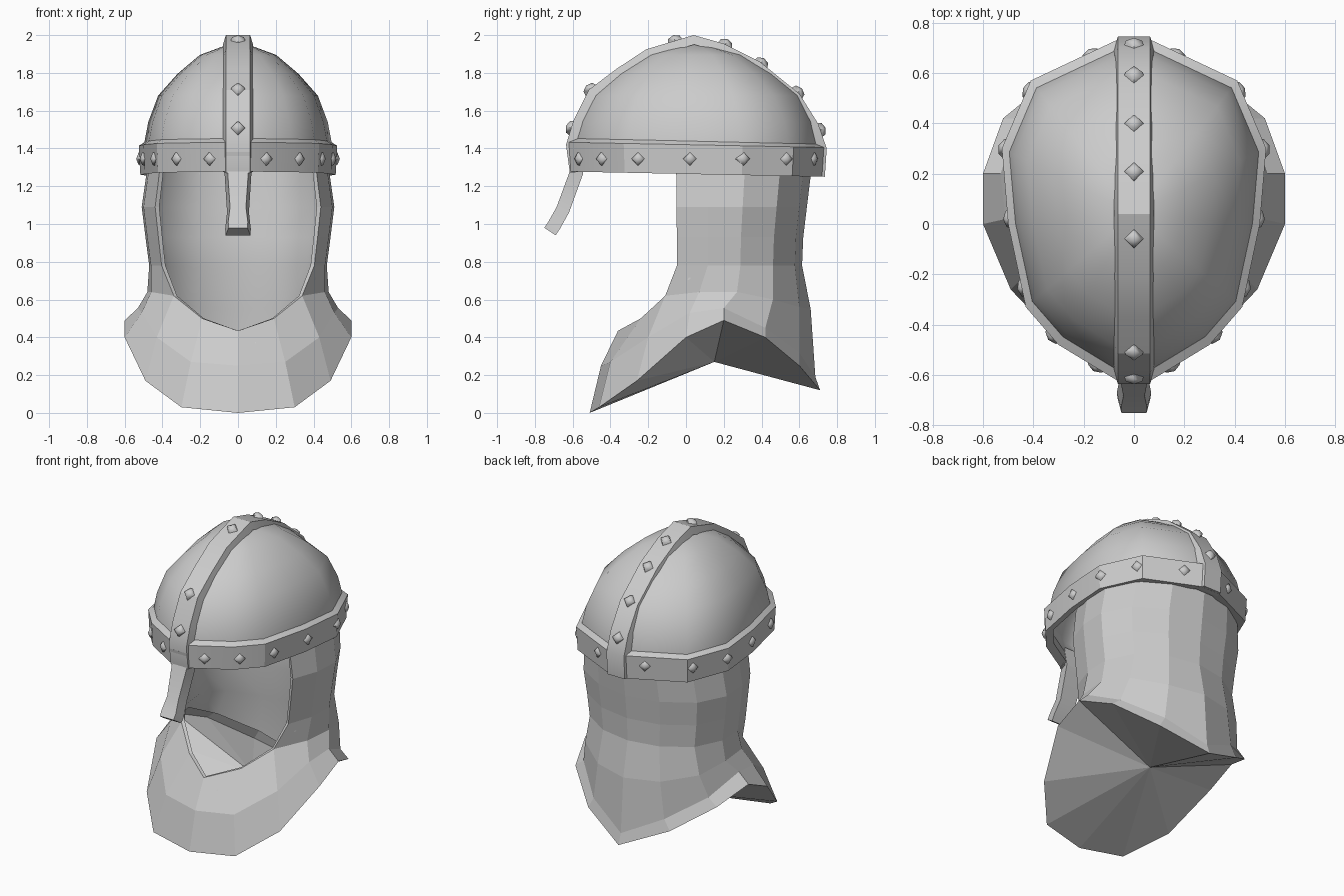
import bpy, bmesh, math
from mathutils import Vector

if "Cube" in bpy.data.objects:
    bpy.data.objects.remove(bpy.data.objects["Cube"])

GREY = (0.6, 0.6, 0.6, 1)
steel = bpy.data.materials.new("plain grey")
steel.use_nodes = True
steel.diffuse_color = GREY
steel.node_tree.nodes["Principled BSDF"].inputs["Base Color"].default_value = GREY


def finish(name, bm, smooth_angle=None):
    """Turn a bmesh into a named object, flat or smooth up to an angle."""
    mesh = bpy.data.meshes.new(name)
    bm.to_mesh(mesh)
    bm.free()
    mesh.materials.append(steel)
    obj = bpy.data.objects.new(name, mesh)
    bpy.context.collection.objects.link(obj)
    if smooth_angle:
        bpy.ops.object.select_all(action='DESELECT')
        obj.select_set(True)
        bpy.context.view_layer.objects.active = obj
        bpy.ops.object.shade_smooth_by_angle(angle=math.radians(smooth_angle))
    return obj


def add_row(bm, points):
    return [bm.verts.new(p) for p in points]


def bridge(bm, a, b, closed=False):
    """Skin two rows of vertices that have the same length."""
    n = len(a)
    for i in range(n if closed else n - 1):
        j = (i + 1) % n
        bm.faces.new((a[i], a[j], b[j], b[i]))


def fan(bm, row, tip, closed=False):
    n = len(row)
    for i in range(n if closed else n - 1):
        bm.faces.new((row[i], row[(i + 1) % n], tip))


def mirror_x(obj):
    mod = obj.modifiers.new("mirror", 'MIRROR')
    mod.use_clip = True
    mod.merge_threshold = 0.002


# Outline of the brow band, left half from front to back
half = [(.07, -.62), (.3, -.48), (.43, -.33), (.5, 0), (.525, .3), (.41, .57), (.07, .73)]
outline = half + [(-x, y) for x, y in reversed(half)]
MID_Y = .04


def ring(scale, z, tilt=0):
    return [(x * scale, MID_Y + (y - MID_Y) * scale, z - tilt * y) for x, y in outline]


# Dome
bm = bmesh.new()
rows = [add_row(bm, ring(s, z)) for s, z in
        [(.95, 1.36), (.945, 1.43), (.905, 1.54), (.805, 1.68), (.61, 1.795), (.385, 1.895)]]
for a, b in zip(rows, rows[1:]):
    bridge(bm, a, b, True)
fan(bm, rows[-1], bm.verts.new((0, MID_Y, 1.97)), True)
dome = finish("dome", bm, 60)
shell = dome.modifiers.new("shell", 'SOLIDIFY')
shell.thickness = .02

# Brow band
bm = bmesh.new()
rows = [add_row(bm, ring(s, z, .02)) for s, z in
        [(.985, 1.265), (1, 1.42), (.94, 1.44), (.9, 1.275)]]
for a, b in zip(rows, rows[1:] + rows[:1]):
    bridge(bm, a, b, True)
bmesh.ops.recalc_face_normals(bm, faces=bm.faces)
finish("brow_band", bm, 25)


def strip(name, path, widths, thick, slope):
    """Trapezoid bar swept along a y-z path that lies on its outer face."""
    bm = bmesh.new()
    pts = [Vector((0, y, z)) for y, z in path]
    sections = []
    for i, p in enumerate(pts):
        t = (pts[min(i + 1, len(pts) - 1)] - pts[max(i - 1, 0)]).normalized()
        inner = p + Vector((0, t.z, -t.y)) * thick
        w = widths[min(i, len(widths) - 1)]
        corner = Vector((w, 0, 0))
        foot = Vector((w + slope, 0, 0))
        sections.append(add_row(bm, (p - corner, p + corner, inner + foot, inner - foot)))
    for a, b in zip(sections, sections[1:]):
        bridge(bm, a, b, True)
    bm.faces.new(sections[0])
    bm.faces.new(sections[-1])
    bmesh.ops.recalc_face_normals(bm, faces=bm.faces)
    return finish(name, bm, 25)


# Crest strip over the dome and nose guard below the band
strip("crest_strip",
      [(-.615, 1.27), (-.635, 1.42), (-.595, 1.55), (-.515, 1.71), (-.37, 1.82), (-.21, 1.925),
       (.04, 2), (.2, 1.955), (.39, 1.86), (.6, 1.69), (.7, 1.53), (.745, 1.4), (.735, 1.25)],
      [.064], .05, .016)
strip("nose_guard", [(-.75, .98), (-.73, 1.01), (-.685, 1.09), (-.615, 1.28), (-.63, 1.38)],
      [.05, .052, .042, .055, .064], .072, .016)


def stud(name, place, normal):
    """Low four-sided rivet with a raised point."""
    bm = bmesh.new()
    bmesh.ops.create_cone(bm, cap_ends=True, segments=4, radius1=.042, radius2=.032, depth=.028)
    top = max(bm.faces, key=lambda f: f.calc_center_median().z)
    tip = bmesh.ops.poke(bm, faces=[top])["verts"][0]
    tip.co.z += .012
    obj = finish(name, bm, 50)
    obj.location = place
    obj.rotation_euler = Vector(normal).to_track_quat('Z', 'Y').to_euler()


# Band studs: edge number and fraction along that edge
for edge, t in [(0, .35), (1, .2), (2, .22), (3, .07), (4, .03), (4, .88), (5, .7)]:
    a, b = Vector(half[edge]), Vector(half[edge + 1])
    p, d = a.lerp(b, t) * .985, (b - a).normalized()
    for side, word in ((1, "left"), (-1, "right")):
        stud(f"band_stud_{word}", (side * p.x, p.y, 1.345), (side * d.y, -d.x, 0))

# Crest studs: place and slope of the strip under them
for y, z, ny, nz in [(-.612, 1.51, -1, .35), (-.51, 1.715, -.7, .7), (-.06, 1.975, -.3, 1),
                     (.21, 1.955, .4, 1), (.4, 1.855, .55, 1), (.595, 1.7, .75, .7), (.715, 1.5, 1, .35)]:
    stud("crest_stud", (0, y, z), (0, ny, nz))

# Neck curtain, left half: rows run from the face opening to the back
wall = [(.43, -.05), (.49, .12), (.5, .3), (.41, .48), (.22, .6), (0, .64)]
levels = [(1.3, .96, 1.04), (1.09, 1.02, 1), (.93, .98, .97), (.78, .94, .96)]
neckline = [(0, -.36, .435), (.19, -.24, .5), (.34, -.11, .62), (.46, .07, .64),
            (.48, .27, .64), (.42, .46, .6), (.23, .6, .56), (0, .66, .55)]
flare = [(0, -.45, .25), (.25, -.4, .27), (.43, -.2, .4), (.51, .02, .53),
         (.53, .2, .555), (.46, .42, .45), (.26, .6, .32), (0, .685, .19)]
hem = [(0, -.51, 0), (.3, -.46, .03), (.49, -.26, .17), (.6, 0, .4),
       (.6, .2, .49), (.52, .42, .4), (.3, .6, .25), (0, .71, .12)]
upper = [[(x * sx, y * sy, z) for x, y in wall] for z, sx, sy in levels]

bm = bmesh.new()
rows = [add_row(bm, r) for r in upper]
neck, skirt, edge_row = (add_row(bm, r) for r in (neckline, flare, hem))
for a, b in zip(rows, rows[1:] + [neck[2:]]):
    bridge(bm, b, a)
bridge(bm, skirt, neck)
bridge(bm, edge_row, skirt)
# Closed underside
fan(bm, edge_row[::-1], bm.verts.new((0, .15, .27)))
mirror_x(finish("neck_curtain", bm))


# Smooth lining inside the curtain
def inset(points, depth=.95):
    return [(x * depth, .15 + (y - .15) * depth, z) for x, y, z in points]


bm = bmesh.new()
inner = [add_row(bm, inset(r)) for r in upper]
inner_neck = add_row(bm, inset(neckline))
for a, b in zip(inner, inner[1:] + [inner_neck[2:]]):
    bridge(bm, a, b)
bridge(bm, inner_neck, add_row(bm, inset(flare)))
mirror_x(finish("lining", bm, 100))

# Rim joining curtain and lining around the opening
bm = bmesh.new()
rim = [r[0] for r in upper] + neckline[2::-1]
bridge(bm, add_row(bm, rim), add_row(bm, inset(rim)))
mirror_x(finish("opening_rim", bm))
